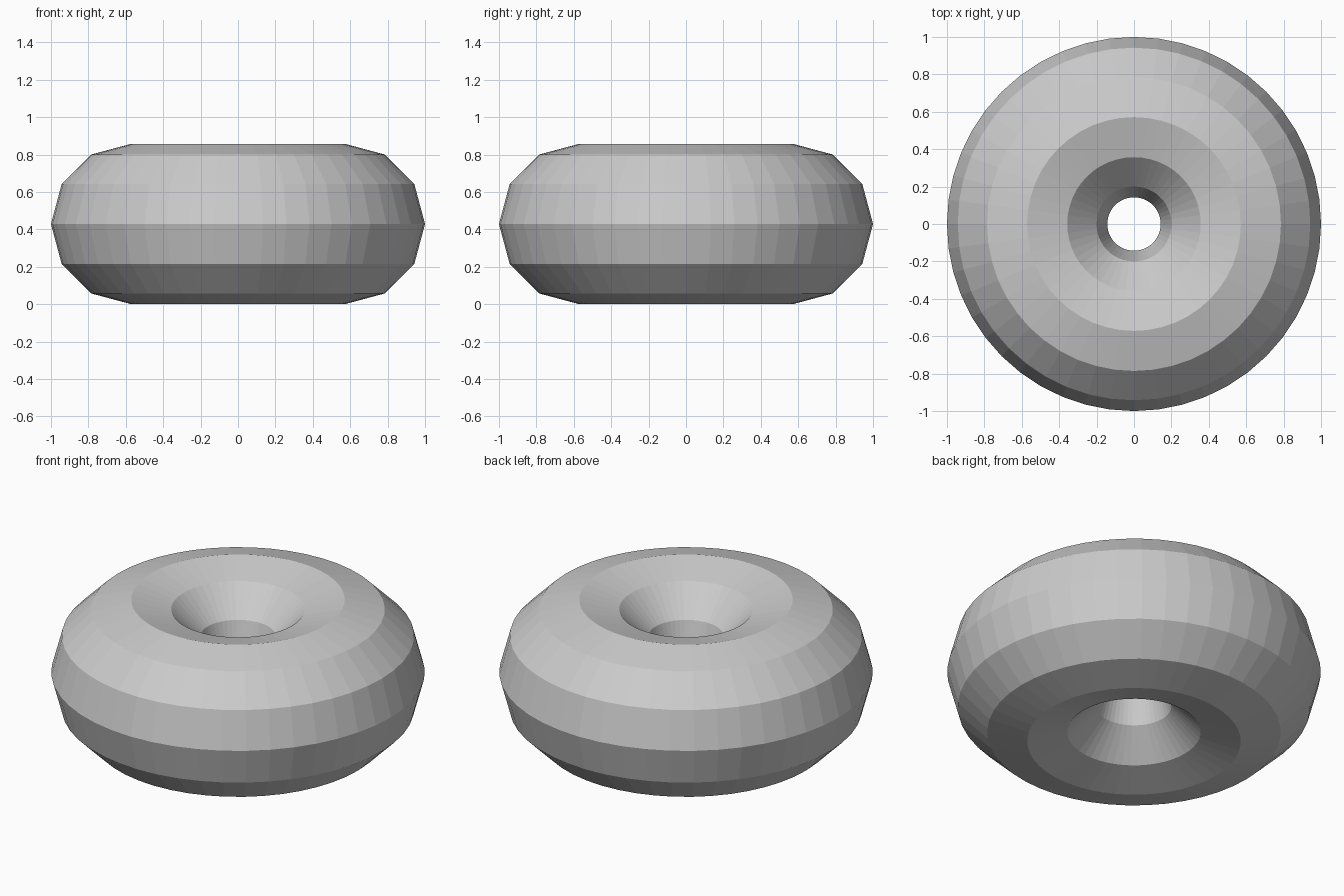
import bpy

if "Cube" in bpy.data.objects:
    bpy.data.objects.remove(bpy.data.objects["Cube"])

MAJOR, MINOR = 4 / 7, 3 / 7  # ring radius and tube radius

# Low-poly ring with a twelve-sided tube, resting on the ground
bpy.ops.mesh.primitive_torus_add(
    major_segments=48, minor_segments=12,
    major_radius=MAJOR, minor_radius=MINOR,
    location=(0, 0, MINOR))
ring = bpy.context.object
ring.name = "ring"
bpy.ops.object.shade_flat()

# Plain grey
grey = bpy.data.materials.new("light grey")
grey.diffuse_color = (0.6, 0.6, 0.6, 1)
grey.use_nodes = True
grey.node_tree.nodes["Principled BSDF"].inputs["Base Color"].default_value = grey.diffuse_color
ring.data.materials.clear()
ring.data.materials.append(grey)
